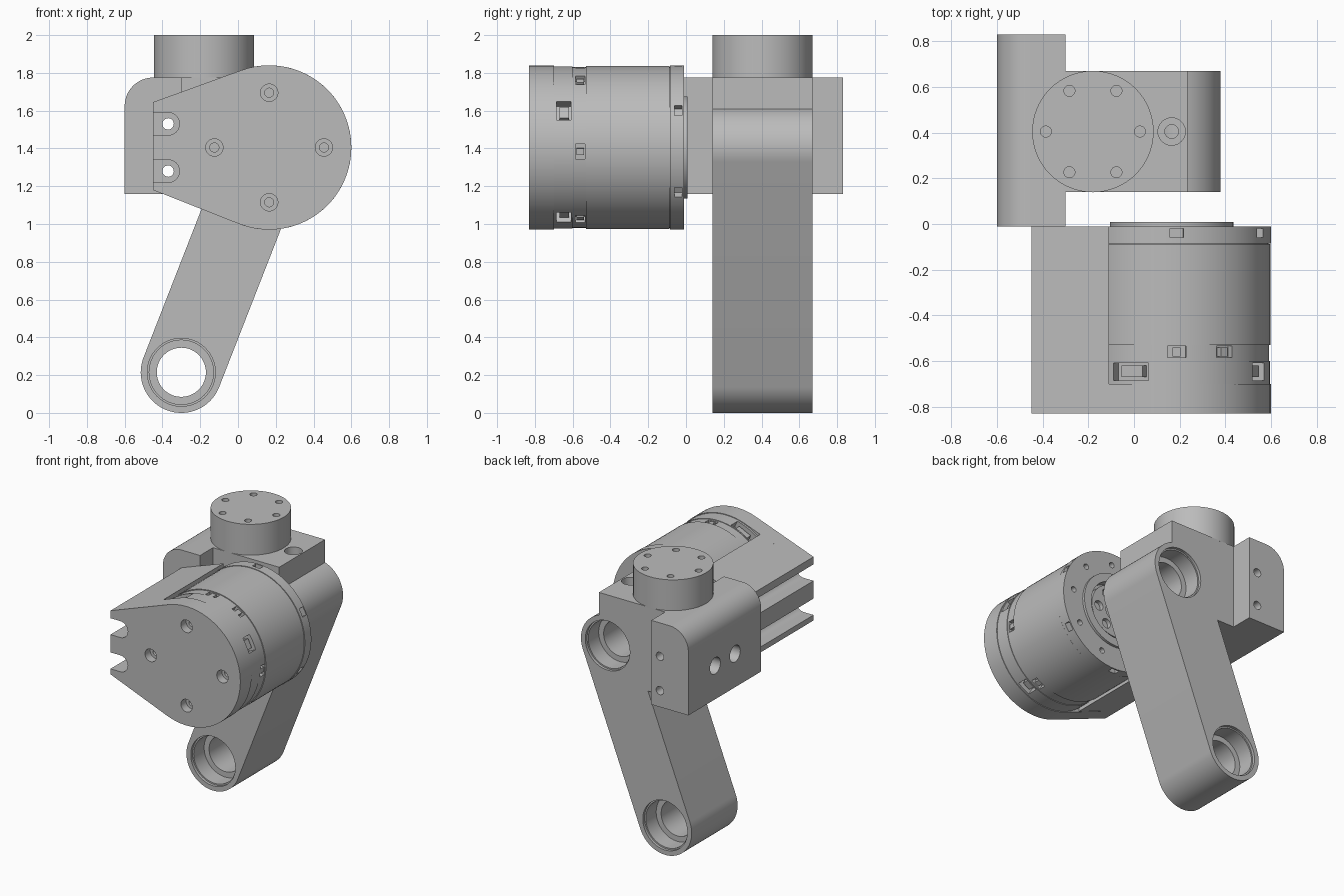
import bpy, bmesh
from math import sin, cos, radians

if "Cube" in bpy.data.objects:
    bpy.data.objects.remove(bpy.data.objects["Cube"])

grey = bpy.data.materials.new("machined grey")
grey.use_nodes = True
grey.diffuse_color = (0.5, 0.5, 0.5, 1)
grey.node_tree.nodes["Principled BSDF"].inputs["Base Color"].default_value = (0.5, 0.5, 0.5, 1)


def arc(c, r, a0, a1, n=48):
    steps = [radians(a0 + (a1 - a0) * i / n) for i in range(n + 1)]
    return [(c[0] + r * cos(a), c[1] + r * sin(a)) for a in steps]


def circle(c, r, n=64):
    return arc(c, r, 0, 360, n)[:-1]


def rect(u0, u1, v0, v1):
    return [(u0, v0), (u1, v0), (u1, v1), (u0, v1)]


def prism(name, pts, axis, lo, hi):
    """Extrude a 2D outline along an axis from lo to hi."""
    place = {"x": lambda u, v, w: (w, u, v),
             "y": lambda u, v, w: (u, w, v),
             "z": lambda u, v, w: (u, v, w)}[axis]
    bm = bmesh.new()
    low = [bm.verts.new(place(u, v, lo)) for u, v in pts]
    high = [bm.verts.new(place(u, v, hi)) for u, v in pts]
    bm.faces.new(low)
    bm.faces.new(high)
    for i in range(len(pts)):
        j = (i + 1) % len(pts)
        bm.faces.new((low[i], low[j], high[j], high[i]))
    bmesh.ops.recalc_face_normals(bm, faces=bm.faces)
    mesh = bpy.data.meshes.new(name)
    bm.to_mesh(mesh)
    bm.free()
    mesh.materials.append(grey)
    ob = bpy.data.objects.new(name, mesh)
    bpy.context.collection.objects.link(ob)
    return ob


def boolean(ob, tool, mode="DIFFERENCE"):
    """Apply one boolean and discard the tool."""
    mod = ob.modifiers.new("boolean", "BOOLEAN")
    mod.operation, mod.solver, mod.object = mode, "EXACT", tool
    tool.hide_render = True
    bpy.context.view_layer.objects.active = ob
    bpy.ops.object.modifier_apply(modifier=mod.name)
    bpy.data.objects.remove(tool)


def cut(ob, pts, axis, lo, hi):
    boolean(ob, prism("cutter", pts, axis, lo, hi))


def drill(ob, c, r, axis, lo, hi):
    cut(ob, circle(c, r, 32), axis, lo, hi)


# Main centres in the x-z plane, and the arm's thickness
MOTOR = (0.165, 1.405)
FOOT = (-0.30, 0.215)
R_ARM, R_MOTOR = 0.215, 0.435
Y0, Y1 = 0.14, 0.67
YMID = (Y0 + Y1) / 2


def around(angle, r):
    a = radians(angle)
    return (MOTOR[0] + r * cos(a), MOTOR[1] + r * sin(a))


def notch(angle, width, r0, r1):
    a = radians(angle)
    tx, tz = -sin(a) * width / 2, cos(a) * width / 2
    (x0, z0), (x1, z1) = around(angle, r0), around(angle, r1)
    return [(x0 - tx, z0 - tz), (x1 - tx, z1 - tz), (x1 + tx, z1 + tz), (x0 + tx, z0 + tz)]


# Arm with its shoulder block and stepped bearing bores
arm = prism("arm", arc(FOOT, R_ARM, 158.7, 338.7) + arc(MOTOR, R_ARM, -21.3, 158.7), "y", Y0, Y1)
boolean(arm, prism("shoulder", rect(-0.30, 0.235, 1.16, 1.775), "y", Y0, Y1), "UNION")
for c in (FOOT, MOTOR):
    cut(arm, circle(c, 0.13), "y", Y0 - 0.1, Y1 + 0.1)
    for lo, hi in ((Y0 - 0.1, Y0 + 0.14), (Y1 - 0.14, Y1 + 0.1)):
        cut(arm, circle(c, 0.17), "y", lo, hi)
    for lo, hi in ((Y0 - 0.1, Y0 + 0.02), (Y1 - 0.02, Y1 + 0.1)):
        cut(arm, circle(c, 0.18), "y", lo, hi)
drill(arm, (0.165, YMID), 0.06, "z", 1.70, 1.9)
drill(arm, (0.165, YMID), 0.03, "z", 1.5, 1.72)

# Mounting plate with one rounded edge
plate = prism("mounting_plate", [(-0.6, 1.16), (-0.3, 1.16), (-0.3, 1.775)]
              + arc((-0.45, 1.625), 0.15, 90, 180, 16), "y", -0.01, 0.83)
for z in (1.28, 1.53):
    drill(plate, (-0.37, z), 0.03, "y", -0.1, 0.9)
for y in (YMID - 0.115, YMID + 0.115):
    drill(plate, (y, MOTOR[1]), 0.06, "x", -0.7, -0.42)

# Output hub on top
HUB = (-0.18, YMID)
hub = prism("top_hub", circle(HUB, 0.266), "z", 1.77, 2.0)
for p in circle(HUB, 0.206, 6):
    drill(hub, p, 0.024, "z", 1.88, 2.1)

# Motor bracket: teardrop front plate and a side web with screw slots
front = prism("bracket_front", [(-0.45, 1.645), (-0.45, 1.18)]
              + arc(MOTOR, R_MOTOR, -110.5, 110), "y", -0.83, -0.70)
for p in circle(MOTOR, 0.29, 4):
    drill(front, p, 0.046, "y", -0.9, -0.77)
    drill(front, p, 0.024, "y", -0.8, -0.72)
web = prism("bracket_web", [(-0.45, 1.645), (-0.45, 1.18), (-0.11, 1.049), (-0.11, 1.768)],
            "y", -0.70, -0.01)
for z in (1.28, 1.53):
    slot = [(-0.6, z - 0.06)] + arc((-0.37, z), 0.06, -90, 90, 16) + [(-0.6, z + 0.06)]
    cut(front, slot, "y", -0.9, -0.6)
    cut(web, slot, "y", -0.8, -0.1)
    drill(web, (-0.37, z), 0.03, "y", -0.2, 0.1)

# Motor housing in stacked rings
rear = prism("motor_rear", circle(MOTOR, 0.43, 96), "y", -0.70, -0.60)
band = prism("motor_band", circle(MOTOR, 0.426, 96), "y", -0.60, -0.53)
body = prism("motor_body", circle(MOTOR, 0.432, 96), "y", -0.53, -0.088)
flange = prism("motor_flange", circle(MOTOR, R_MOTOR, 96), "y", -0.085, -0.01)
prism("motor_seam", circle(MOTOR, 0.425, 96), "y", -0.09, -0.08)

# Cooling notches, connector sockets and flange notches
for a in (87, 57, -3, -63):
    cut(band, notch(a, 0.08, 0.39, 0.5), "y", -0.585, -0.535)
    prism("band_clip", notch(a, 0.035, 0.38, 0.422), "y", -0.58, -0.54)
for a, w in ((115, 0.17), (27, 0.11), (-60, 0.10)):
    cut(rear, notch(a, w, 0.37, 0.5), "y", -0.685, -0.61)
    prism("connector", notch(a, w * 0.6, 0.36, 0.41), "y", -0.67, -0.62)
for a in (87, 27, -33, -93):
    cut(flange, notch(a, 0.06, 0.39, 0.5), "y", -0.06, -0.02)
for i in range(9):
    drill(flange, around(7 + 40 * i, 0.35), 0.02, "y", -0.06, 0.1)

# Rotor output face
rotor = prism("rotor_face", circle(MOTOR, 0.27), "y", -0.01, 0.008)
cut(rotor, circle(MOTOR, 0.21), "y", -0.1, 0.1)
cut(flange, circle(MOTOR, 0.21), "y", -0.055, 0.1)
carrier = prism("rotor_carrier", circle(MOTOR, 0.19), "y", -0.06, -0.01)
drill(carrier, MOTOR, 0.07, "y", -0.04, 0.1)
for p in circle(MOTOR, 0.13, 6):
    drill(carrier, p, 0.035, "y", -0.04, 0.1)

# Smooth curved walls, keep machined edges crisp
bpy.ops.object.select_all(action="DESELECT")
for ob in bpy.context.scene.objects:
    if ob.type == "MESH" and grey.name in ob.data.materials:
        ob.select_set(True)
        bpy.context.view_layer.objects.active = ob
bpy.ops.object.shade_smooth_by_angle(angle=radians(30))
